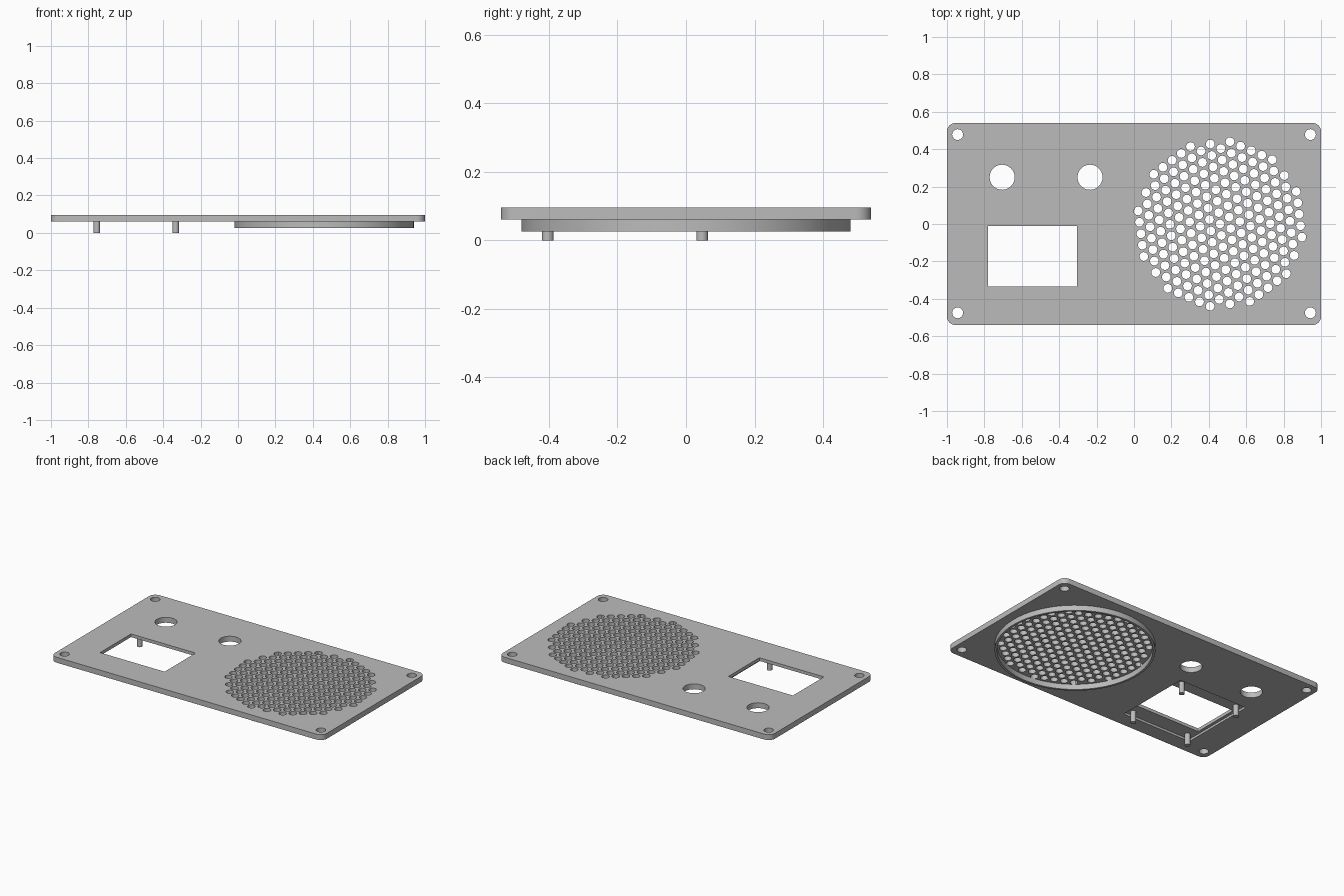
import bpy, bmesh, math
from mathutils import Vector, Matrix

cube = bpy.data.objects.get("Cube")
if cube:
    bpy.data.objects.remove(cube, do_unlink=True)

GREY = (0.5, 0.5, 0.5, 1)
grey = bpy.data.materials.new("grey plastic")
grey.use_nodes = True
grey.diffuse_color = GREY
grey.node_tree.nodes["Principled BSDF"].inputs["Base Color"].default_value = GREY

BOTTOM, TOP = 0.06, 0.096
RECESS_TOP = 0.075
GRILLE = Vector((0.46, 0))
GRILLE_R = 0.465


def circle(x, y, r, n=32):
    return [(x + r * math.cos(math.tau * i / n), y + r * math.sin(math.tau * i / n))
            for i in range(n)]


def rectangle(x0, x1, y0, y1):
    return [(x0, y0), (x1, y0), (x1, y1), (x0, y1)]


def rounded_rectangle(hx, hy, r, steps=6):
    points = []
    for k, (sx, sy) in enumerate([(1, 1), (-1, 1), (-1, -1), (1, -1)]):
        for i in range(steps + 1):
            a = math.pi / 2 * (k + i / steps)
            points.append((sx * (hx - r) + r * math.cos(a), sy * (hy - r) + r * math.sin(a)))
    return points


def prisms(name, outlines, z0, z1):
    """One object holding an upright prism for each outline."""
    bm = bmesh.new()
    for outline in outlines:
        face = bm.faces.new([bm.verts.new((x, y, z0)) for x, y in outline])
        grown = bmesh.ops.extrude_face_region(bm, geom=[face])["geom"]
        bmesh.ops.translate(bm, vec=(0, 0, z1 - z0),
                            verts=[g for g in grown if isinstance(g, bmesh.types.BMVert)])
    bmesh.ops.recalc_face_normals(bm, faces=bm.faces)
    mesh = bpy.data.meshes.new(name)
    bm.to_mesh(mesh)
    bm.free()
    mesh.materials.append(grey)
    obj = bpy.data.objects.new(name, mesh)
    bpy.context.collection.objects.link(obj)
    return obj


def activate(obj):
    bpy.ops.object.select_all(action="DESELECT")
    obj.select_set(True)
    bpy.context.view_layer.objects.active = obj


def cut(obj, outlines, z0, z1):
    cutter = prisms("cutter", outlines, z0, z1)
    cutter.hide_render = True
    mod = obj.modifiers.new("cut", "BOOLEAN")
    mod.operation, mod.solver, mod.object = "DIFFERENCE", "EXACT", cutter
    activate(obj)
    bpy.ops.object.modifier_apply(modifier=mod.name)
    bpy.data.objects.remove(cutter, do_unlink=True)


def smooth(obj):
    activate(obj)
    bpy.ops.object.shade_smooth_by_angle(angle=math.radians(30))


def grille_holes(pitch=0.0615, radius=0.0235, tilt=7):
    """Tilted honeycomb of round holes, trimmed to the grille circle."""
    outlines = []
    turn = Matrix.Rotation(math.radians(tilt), 2)
    for i in range(-10, 11):
        for j in range(-10, 11):
            c = turn @ Vector((i * pitch * math.sqrt(3) / 2, (j + (i % 2) / 2) * pitch))
            if c.length > GRILLE_R - 0.004:
                continue
            ring = [Vector(p) for p in circle(c.x, c.y, radius, 16)]
            ring = [p * min(1, GRILLE_R / p.length) for p in ring]
            outlines.append([tuple(p + GRILLE) for p in ring])
    return outlines


# Face plate with display recess, window, knob holes, screw holes and grille
plate = prisms("face_plate", [rounded_rectangle(1, 0.54, 0.045)], BOTTOM, TOP)
cut(plate, [rectangle(-0.80, -0.29, -0.44, 0.085)], 0, RECESS_TOP)
openings = [rectangle(-0.78, -0.305, -0.335, -0.01)]
openings += [circle(x, 0.25, 0.067) for x in (-0.705, -0.235)]
openings += [circle(x, y, 0.029, 24) for x in (-0.943, 0.943) for y in (-0.475, 0.478)]
cut(plate, openings + grille_holes(), 0, 0.2)
smooth(plate)

# Speaker collar behind the grille
collar = prisms("speaker_collar", [circle(*GRILLE, 0.48, 96)], 0.025, BOTTOM)
cut(collar, [circle(*GRILLE, GRILLE_R, 96)], -0.1, 0.2)
smooth(collar)

# Mounting posts around the display
for side, x in (("right", -0.755), ("left", -0.333)):
    for end, y in (("front", -0.403), ("back", 0.047)):
        smooth(prisms(f"display_post_{end}_{side}", [circle(x, y, 0.017, 24)], 0, RECESS_TOP))
